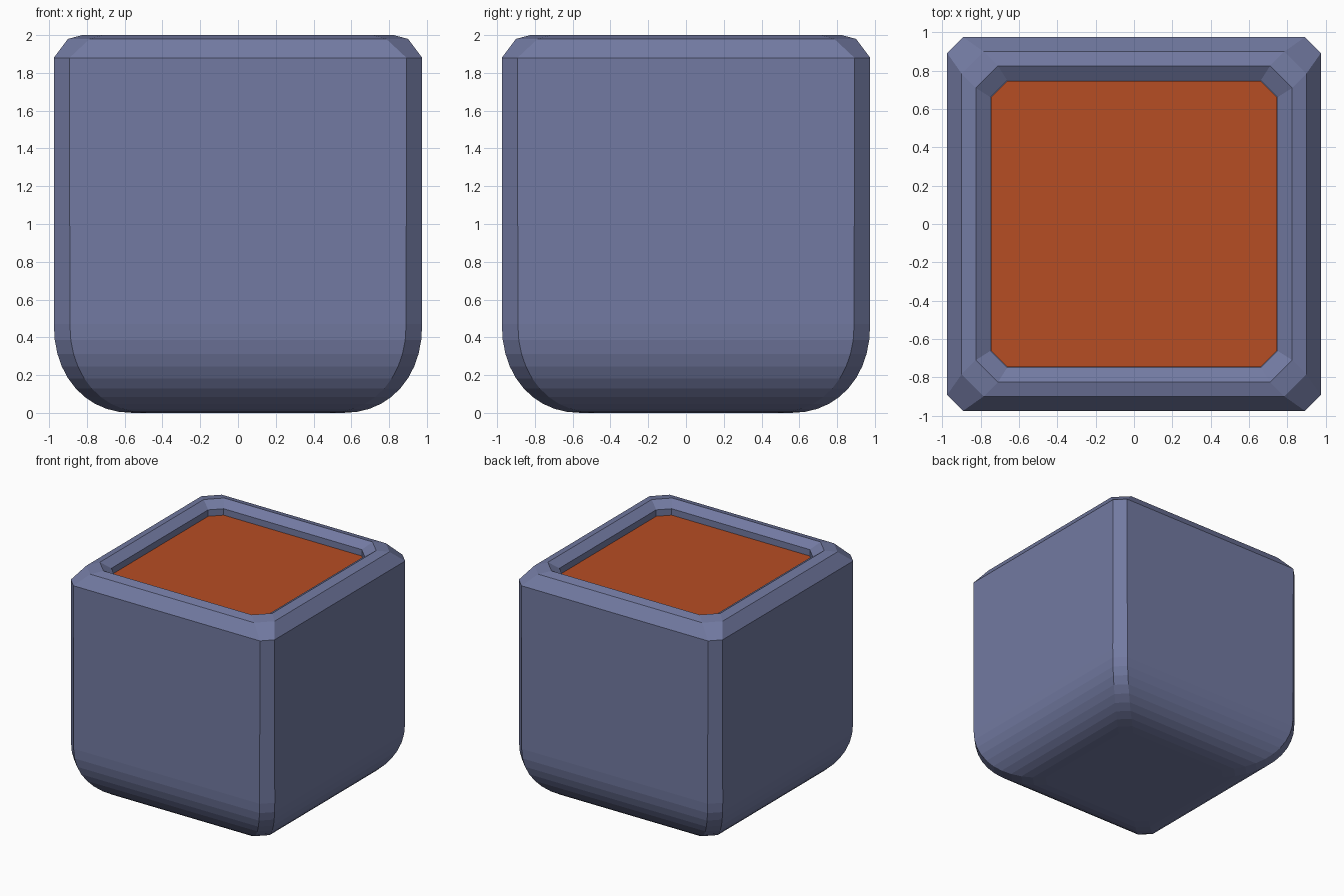
import bpy, bmesh, math

if "Cube" in bpy.data.objects:
    bpy.data.objects.remove(bpy.data.objects["Cube"])


def material(name, rgb):
    m = bpy.data.materials.new(name)
    m.diffuse_color = (*rgb, 1)
    m.use_nodes = True
    m.node_tree.nodes["Principled BSDF"].inputs["Base Color"].default_value = m.diffuse_color
    return m


def octagon(h, c, z):
    """Square of half width h with corners cut by c, at height z."""
    k = h - c
    return [(k, -h, z), (h, -k, z), (h, k, z), (k, h, z),
            (-k, h, z), (-h, k, z), (-h, -k, z), (-k, -h, z)]


def loft(name, rings, mat):
    """Skin a stack of octagons (half width, corner cut, height) and cap both ends."""
    bm = bmesh.new()
    loops = [[bm.verts.new(p) for p in octagon(*r)] for r in rings]
    for a, b in zip(loops, loops[1:]):
        for i in range(8):
            j = (i + 1) % 8
            bm.faces.new((a[i], a[j], b[j], b[i]))
    bm.faces.new(loops[0][::-1])
    bm.faces.new(loops[-1])
    bmesh.ops.recalc_face_normals(bm, faces=bm.faces)
    me = bpy.data.meshes.new(name)
    bm.to_mesh(me)
    bm.free()
    me.materials.append(mat)
    ob = bpy.data.objects.new(name, me)
    bpy.context.collection.objects.link(ob)
    return ob


blue = material("slate_blue", (0.17, 0.195, 0.36))
orange = material("burnt_orange", (0.47, 0.075, 0.017))

# rounded base, from the floor up to the straight walls
STEPS = 10
rings = []
for i in range(STEPS + 1):
    t = math.pi / 2 * i / STEPS
    x = 0.555 + 0.42 * math.sin(t) ** 0.93
    z = 0.47 * (1 - max(math.cos(t), 0) ** 0.93)
    rings.append((x, 0.085, z))

# wall top, bevelled rim, inner lip and the recess
rings += [(0.975, 0.083, 1.88), (0.9, 0.115, 1.98), (0.825, 0.115, 2.0),
          (0.748, 0.087, 1.95), (0.748, 0.087, 1.885)]
loft("pot_body", rings, blue)

# filling inside the rim
loft("pot_filling", [(0.747, 0.087, 1.887), (0.747, 0.087, 1.895)], orange)
